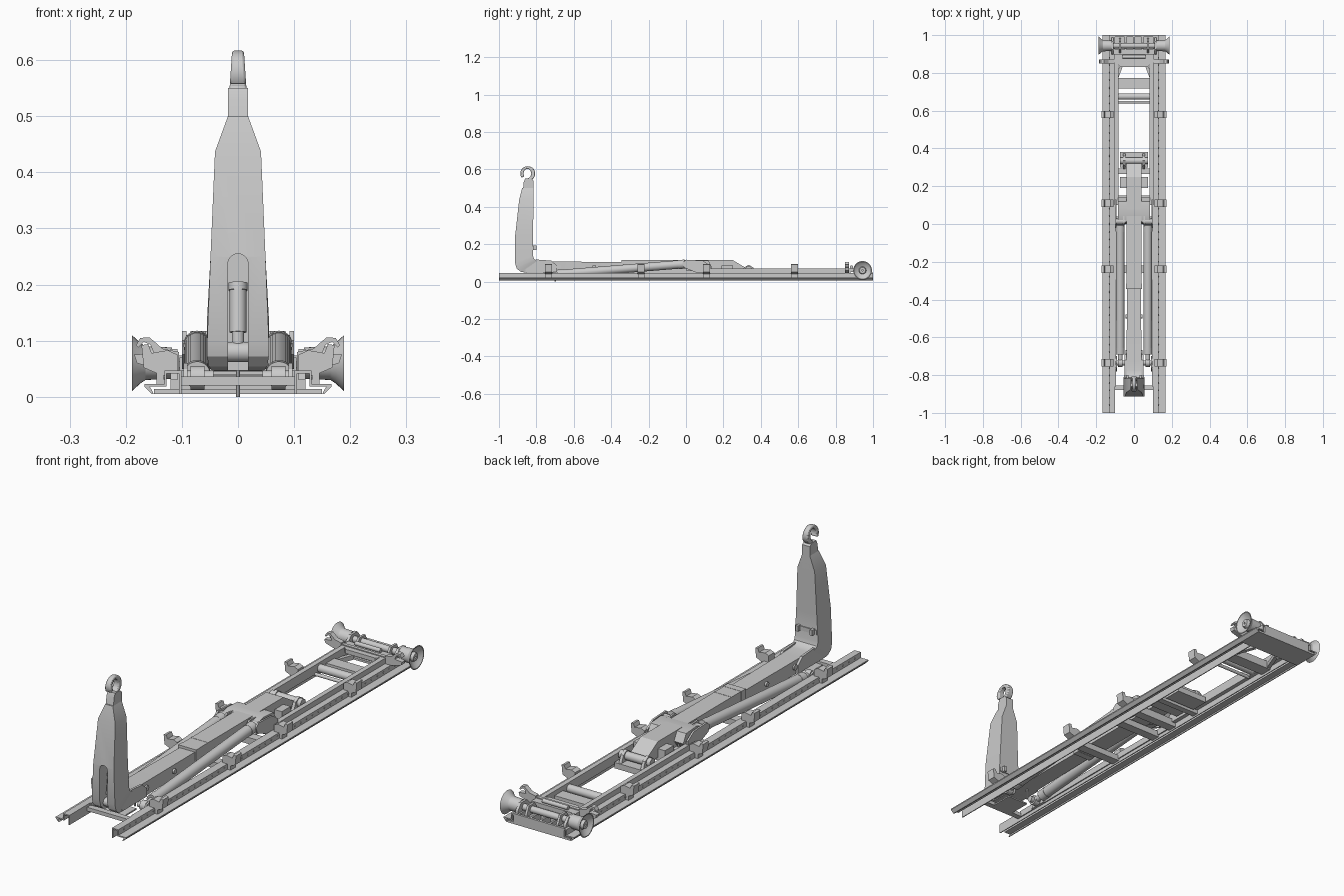
import bpy, bmesh
from math import cos, sin, radians, pi
from mathutils import Vector


def finish(name, bm):
    bmesh.ops.recalc_face_normals(bm, faces=bm.faces)
    me = bpy.data.meshes.new(name)
    bm.to_mesh(me)
    bm.free()
    ob = bpy.data.objects.new(name, me)
    bpy.context.collection.objects.link(ob)
    return ob


def loft(name, rings):
    bm = bmesh.new()
    vs = [[bm.verts.new(p) for p in r] for r in rings]
    n = len(vs[0])
    for a, b in zip(vs, vs[1:]):
        for i in range(n):
            bm.faces.new((a[i], a[(i + 1) % n], b[(i + 1) % n], b[i]))
    bm.faces.new(vs[0])
    bm.faces.new(vs[-1])
    return finish(name, bm)


def prism(name, pts, axis, a, b):
    """Extrude a 2D outline along one axis."""
    put = {'x': lambda t, p: (t, p[0], p[1]), 'y': lambda t, p: (p[0], t, p[1]),
           'z': lambda t, p: (p[0], p[1], t)}[axis]
    return loft(name, [[put(t, p) for p in pts] for t in (a, b)])


def box(name, x0, x1, y0, y1, z0, z1):
    return prism(name, [(x0, y0), (x1, y0), (x1, y1), (x0, y1)], 'z', z0, z1)


def rod(name, p, q, r, n=24):
    p, q = Vector(p), Vector(q)
    rot = (q - p).to_track_quat('Z', 'Y')
    ring = lambda c: [c + rot @ Vector((r * cos(2 * pi * i / n), r * sin(2 * pi * i / n), 0)) for i in range(n)]
    return loft(name, [ring(p), ring(q)])


def spin(name, prof, cy, cz, s, n=32):
    """Closed (x, r) outline revolved round an x-axis shaft."""
    bm = bmesh.new()
    rings = [[bm.verts.new((s * x, cy + r * cos(2 * pi * i / n), cz + r * sin(2 * pi * i / n)))
              for x, r in prof] for i in range(n)]
    m = len(prof)
    for i in range(n):
        a, b = rings[i], rings[(i + 1) % n]
        for j in range(m):
            bm.faces.new((a[j], a[(j + 1) % m], b[(j + 1) % m], b[j]))
    return finish(name, bm)


def flip(pts, s):
    return [(s * x, z) for x, z in pts]


# Hook arm: one bent box from mast top down and back along the frame
arm = [(-.876, .50, -.815, .50, .018), (-.892, .437, -.815, .437, .041), (-.913, .25, -.818, .25, .049),
       (-.914, .10, -.818, .14, .055), (-.906, .072, -.813, .122, .055), (-.887, .054, -.80, .113, .052),
       (-.855, .047, -.775, .109, .046), (-.72, .047, -.72, .107, .04), (-.33, .05, -.33, .105, .036)]
mast = loft("hook_arm", [[(-w, yo, zo), (w, yo, zo), (w, yi, zi), (-w, yi, zi)] for yo, zo, yi, zi, w in arm])
# Round-topped opening in the front of the mast
slot = [(-.018, 0), (.018, 0)] + [(.018 * cos(radians(t)), .237 + .018 * sin(radians(t))) for t in range(0, 181, 18)]
cutter = prism("slot_cutter", slot, 'y', -1, -.845)
cutter.hide_render = True
mod = mast.modifiers.new("slot", 'BOOLEAN')
mod.object, mod.solver = cutter, 'EXACT'
bpy.context.view_layer.objects.active = mast
bpy.ops.object.modifier_apply(modifier="slot")
bpy.data.objects.remove(cutter)
rod("inner_ram", (0, -.87, .115), (0, -.86, .19), .015)
rod("inner_ram_collar", (0, -.86, .19), (0, -.858, .203), .017)
rod("inner_ram_pin", (-.022, -.872, .08), (.022, -.872, .08), .018)
rod("inner_ram_eye", (0, -.872, .08), (0, -.87, .125), .011)
box("mast_collar", -.051, .051, -.822, -.814, .17, .188)
for s in (-1, 1):
    box("mast_lug", s * .028, s * .04, -.82, -.80, .168, .192)
    rod("arm_bolt", (s * .035, -.68, .08), (s * .046, -.68, .08), .012, 16)
    prism("corner_gusset", [(-.86, .05), (-.69, .05), (-.69, .085), (-.72, .112), (-.80, .118), (-.85, .10)],
          'x', s * .04, s * .050)

# Hook head and open hook
prism("hook_block", [(-.876, .44), (-.815, .44), (-.815, .54), (-.828, .55), (-.860, .55), (-.868, .53)], 'x', -.018, .018)
rod("hook_block_pin", (-.022, -.855, .468), (.022, -.855, .468), .009, 16)
angles = range(-85, 216, 15)
cy, cz = -.846, .578
hook = [(cy + .040 * cos(radians(t)), cz + .039 * sin(radians(t))) for t in angles]
hook += [(cy + .020 * cos(radians(t)) - .002, cz + .025 * sin(radians(t))) for t in reversed(angles)]
h = prism("hook", hook, 'x', -.015, .015)
for v in h.data.vertices:  # slimmer towards the top
    v.co.x *= 1 - .3 * max(0, v.co.z - .55) / .067
bv = h.modifiers.new("round", 'BEVEL')
bv.width, bv.segments, bv.limit_method, bv.angle_limit = .004, 2, 'ANGLE', radians(50)

# Outer sleeve of the telescopic arm and its rear pivot
prism("arm_sleeve", [(-.33, .047), (.30, .047), (.325, .07), (.25, .115), (-.33, .115)], 'x', -.041, .041)
box("sleeve_front_band", -.043, .043, -.345, -.315, .046, .116)
box("sleeve_mid_band", -.042, .042, -.262, -.25, .046, .116)
rod("arm_side_pin", (-.046, -.49, .08), (.046, -.49, .08), .01, 16)
# Cross beam carrying the lift cylinders
prism("lift_cross_beam", [(0, .06), (.12, .05), (.14, .075), (.12, .112), (.05, .117), (.01, .105)], 'x', -.085, .085)
prism("pivot_cross_beam", [(.19, .035), (.25, .035), (.25, .085), (.19, .085)], 'x', -.075, .075)
rod("pivot_shaft", (-.075, .335, .065), (.075, .335, .065), .018)
box("pivot_base", -.075, .075, .30, .38, .02, .045)

for s in (-1, 1):
    # Long chassis rail: raised inner channel with a low outer ledge
    rail = [(.101, .005), (.105, .005), (.105, .042), (.127, .042), (.127, .018), (.157, .018), (.150, .005),
            (.154, .005), (.167, .018), (.167, .023), (.131, .023), (.131, .047), (.101, .047)]
    prism("chassis_rail", flip(rail, s), 'y', -1, 1)
    for i in range(48):
        y = -.96 + i * .04
        rod("rail_bolt", (s * .130, y, .035), (s * .133, y, .035), .004, 8)
    # Inner subframe rail, higher towards the back
    box("subframe_rail", s * .083, s * .104, .10, .88, .03, .07)
    box("subframe_rail_front", s * .096, s * .104, -.86, .10, .02, .047)
    # Lift cylinder: barrel, gland, rod and eyes
    x = s * .073
    rod("lift_barrel", (x, -.67, .041), (x, -.02, .093), .0225)
    rod("lift_barrel_collar", (x, -.69, .039), (x, -.655, .042), .024)
    rod("lift_rod", (x, -.74, .034), (x, -.68, .040), .013)
    rod("lift_gland", (x, -.04, .091), (x, -.005, .094), .024)
    rod("lift_front_pin", (s * .044, -.735, .034), (s * .10, -.735, .034), .013)
    rod("lift_front_eye", (s * .06, -.735, .034), (s * .085, -.735, .034), .021)
    rod("lift_rear_pin", (s * .045, .015, .092), (s * .10, .015, .092), .018)
    for xa in (.05, .092):
        prism("lift_rear_ear", [(-.02, .10), (0, .117), (.09, .112), (.13, .085), (.13, .05), (.05, .05), (-.01, .075)],
              'x', s * xa, s * (xa + .008))
    prism("pivot_ear", [(.29, .03), (.38, .03), (.36, .075), (.335, .09), (.31, .075)], 'x', s * .045, s * .058)
    prism("front_ear", [(-.78, .02), (-.70, .02), (-.715, .05), (-.735, .06), (-.76, .05)], 'x', s * .09, s * .097)

    # Container support clips along the rails
    for y in (-.735, -.24, .11, .58):
        clip = [(.108, .045), (.145, .042), (.168, .052), (.172, .092), (.160, .094), (.154, .078), (.125, .083), (.108, .075)]
        prism("support_clip", flip(clip, s), 'y', y - .019, y + .019)
        box("clip_foot", s * .130, s * .145, y - .017, y + .017, .02, .05)

    # Rear roller: flared spool on a hub
    spool = [(.118, .004), (.118, .028), (.165, .030), (.174, .036), (.189, .050),
             (.189, .046), (.178, .034), (.172, .020), (.184, .016), (.184, .004)]
    spin("rear_roller", spool, .944, .060, s)
    prism("roller_bracket", [(.895, .03), (.99, .03), (.985, .06), (.965, .085), (.925, .085), (.90, .06)],
          'x', s * .108, s * .12)
    prism("roller_inner_bracket", [(.90, .04), (.985, .04), (.965, .082), (.925, .082)], 'x', s * .07, s * .08)
    # Container locking claw ahead of the roller
    claw = [(.105, .045), (.13, .045), (.18, .06), (.185, .075), (.15, .078), (.156, .093), (.168, .098),
            (.178, .088), (.182, .092), (.174, .105), (.158, .106), (.146, .096), (.135, .086), (.105, .08)]
    prism("locking_claw", flip(claw, s), 'y', .85, .872)
    # Diagonal braces under the rear
    prism("diagonal_brace", flip([(.05, .86), (.068, .86), (.10, .77), (.084, .77)], s), 'z', .02, .04)

# Rear deck: floor, end plate, cross shaft, trapezoid cover
box("rear_floor", -.15, .15, .885, 1, .005, .014)
box("rear_end_plate", -.12, .12, .99, 1, .005, .05)
box("rear_box_beam", -.105, .105, .895, .925, .014, .05)
rod("rear_shaft", (-.13, .944, .06), (.13, .944, .06), .014)
for x in (-.045, 0, .045):
    box("rear_rib", x - .004, x + .004, .92, .992, .014, .048)
prism("rear_cover", [(-.105, .90), (-.105, .865), (-.07, .83), (.07, .83), (.105, .865), (.105, .90)], 'z', .052, .07)
box("lock_bar", -.135, .135, .853, .868, .062, .074)
rod("lock_ram", (-.06, .885, .078), (.06, .885, .078), .009, 16)

# Cross members between the rails
box("front_cross_member", -.105, .105, -.88, -.855, .02, .036)
box("front_floor_plate", -.05, .05, -.855, -.76, .02, .026)
for y, w, z0, z1 in ((-.24, .02, .012, .038), (.02, .02, .012, .04), (.13, .02, .012, .045),
                     (.28, .014, .012, .035), (.745, .028, .015, .05)):
    box("cross_member", -.104, .104, y - w, y + w, z0, z1)
rod("rear_cross_tube", (-.09, .675, .045), (.09, .675, .045), .017)
rod("thin_cross_tube", (-.09, .645, .03), (.09, .645, .03), .007, 12)
rod("locating_peg", (0, -.70, 0), (0, -.70, .05), .004, 8)

bpy.ops.object.select_all(action='SELECT')
bpy.ops.object.shade_smooth_by_angle(angle=radians(28))
